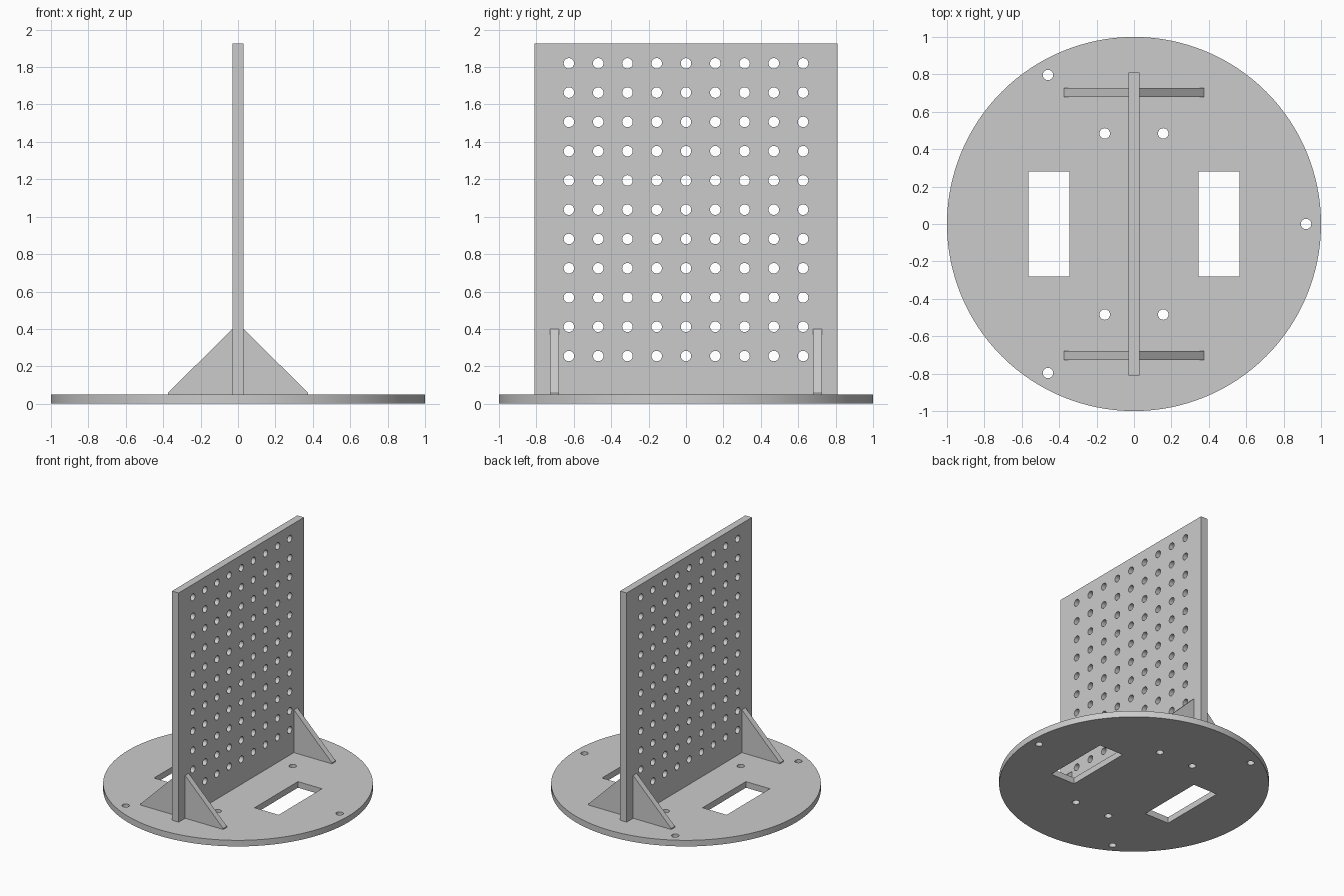
import bpy, bmesh
from math import cos, sin, pi, radians
from mathutils import Matrix

cube = bpy.data.objects.get("Cube")
if cube:
    bpy.data.objects.remove(cube, do_unlink=True)

# One plain grey for everything
grey = bpy.data.materials.new("plain_grey")
grey.use_nodes = True
COLOUR = (0.6, 0.6, 0.6, 1)
grey.diffuse_color = COLOUR
grey.node_tree.nodes["Principled BSDF"].inputs["Base Color"].default_value = COLOUR


def circle(cx, cy, r, n=24):
    return [(cx + r * cos(2 * pi * i / n), cy + r * sin(2 * pi * i / n)) for i in range(n)]


def rect(cx, cy, hx, hy):
    return [(cx - hx, cy - hy), (cx + hx, cy - hy), (cx + hx, cy + hy), (cx - hx, cy + hy)]


def slab(name, loops, thickness, matrix):
    """Extrude an outline (first loop) with holes (other loops), then place it."""
    curve = bpy.data.curves.new(name + "_outline", 'CURVE')
    curve.dimensions = '2D'
    curve.fill_mode = 'BOTH'
    curve.extrude = thickness / 2
    for loop in loops:
        spline = curve.splines.new('POLY')
        spline.points.add(len(loop) - 1)
        for point, (u, v) in zip(spline.points, loop):
            point.co = (u, v, 0, 1)
        spline.use_cyclic_u = True
    temp = bpy.data.objects.new(name + "_outline", curve)
    bpy.context.collection.objects.link(temp)
    bpy.context.view_layer.update()
    evaluated = temp.evaluated_get(bpy.context.evaluated_depsgraph_get())
    mesh = bpy.data.meshes.new_from_object(evaluated)
    bpy.data.objects.remove(temp, do_unlink=True)
    bpy.data.curves.remove(curve)

    mesh.name = name
    bm = bmesh.new()
    bm.from_mesh(mesh)
    bmesh.ops.remove_doubles(bm, verts=bm.verts, dist=0.0001)
    bm.transform(matrix)
    bmesh.ops.recalc_face_normals(bm, faces=bm.faces)
    bm.to_mesh(mesh)
    bm.free()
    mesh.materials.clear()
    mesh.materials.append(grey)
    obj = bpy.data.objects.new(name, mesh)
    bpy.context.collection.objects.link(obj)
    bpy.ops.object.select_all(action='DESELECT')
    obj.select_set(True)
    bpy.context.view_layer.objects.active = obj
    bpy.ops.object.shade_smooth_by_angle(angle=radians(30))
    return obj


BASE = 0.05      # base thickness
PITCH = 0.1565   # hole spacing
HOLE = 0.028     # hole radius

# Round base: two slots, four inner holes, three rim holes
base_loops = [circle(0, 0, 1, 128)]
for side in (-1, 1):
    base_loops.append(rect(side * 0.455, 0, 0.109, 0.28))
    for end in (-1, 1):
        base_loops.append(circle(side * PITCH, end * 0.484, HOLE))
for k in range(3):
    a = 2 * pi * k / 3
    base_loops.append(circle(0.92 * cos(a), 0.92 * sin(a), HOLE))
slab("round_base", base_loops, BASE, Matrix.Translation((0, 0, BASE / 2)))

# Upright perforated panel, drawn in y and z
TOP = 1.925
panel_loops = [rect(0, (TOP + BASE) / 2, 0.81, (TOP - BASE) / 2)]
for row in range(11):
    for col in range(-4, 5):
        panel_loops.append(circle(col * PITCH, 0.255 + row * PITCH, HOLE))
to_yz = Matrix(((0, 0, 1, 0), (1, 0, 0, 0), (0, 1, 0, 0), (0, 0, 0, 1)))
slab("perforated_panel", panel_loops, 0.06, to_yz)

# Four triangular braces with a small blunt toe, drawn in x and z
to_xz = Matrix.Rotation(pi / 2, 4, 'X')
profile = [(0.03, BASE), (0.375, BASE), (0.375, 0.058), (0.03, 0.4)]
for side, side_name in ((-1, "right"), (1, "left")):
    for end, end_name in ((-1, "front"), (1, "back")):
        slab(f"{end_name}_{side_name}_brace", [[(side * x, z) for x, z in profile]],
             0.047, Matrix.Translation((0, end * 0.703, 0)) @ to_xz)
